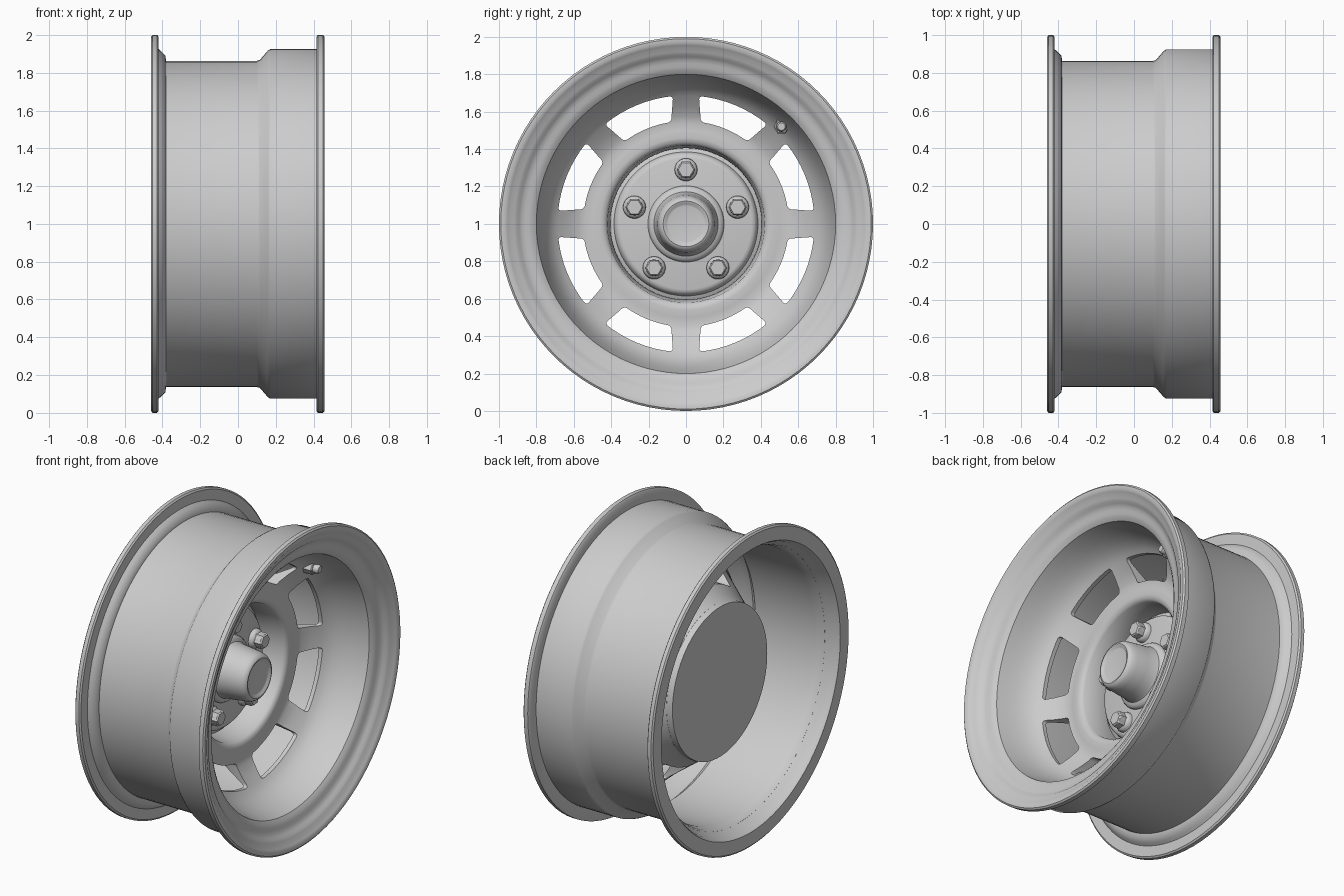
import bpy, bmesh
from math import sin, cos, pi, radians

if "Cube" in bpy.data.objects:
    bpy.data.objects.remove(bpy.data.objects["Cube"])

AXLE = (0.0, 1.0)  # y, z of the wheel axis


def finish(bm, name, smooth=True):
    bmesh.ops.recalc_face_normals(bm, faces=bm.faces)
    me = bpy.data.meshes.new(name)
    bm.to_mesh(me)
    bm.free()
    ob = bpy.data.objects.new(name, me)
    bpy.context.collection.objects.link(ob)
    if smooth:
        shade(ob)
    return ob


def shade(ob, angle=36):
    bpy.ops.object.select_all(action='DESELECT')
    ob.select_set(True)
    bpy.context.view_layer.objects.active = ob
    bpy.ops.object.shade_smooth_by_angle(angle=radians(angle))


def lathe(name, profile, segs=96, centre=AXLE, closed=False, smooth=True):
    """Revolve (x, radius) points about an axis parallel to x."""
    bm = bmesh.new()
    rings = []
    for x, r in profile:
        if r == 0:
            rings.append([bm.verts.new((x, *centre))] * segs)
        else:
            rings.append([bm.verts.new((x, centre[0] + r * cos(2 * pi * i / segs),
                                        centre[1] + r * sin(2 * pi * i / segs)))
                          for i in range(segs)])
    pairs = list(zip(rings, rings[1:]))
    if closed:
        pairs.append((rings[-1], rings[0]))
    for a, b in pairs:
        for i in range(segs):
            j = (i + 1) % segs
            bm.faces.new(list(dict.fromkeys((a[i], a[j], b[j], b[i]))))
    return finish(bm, name, smooth)


# Rim barrel with both flanges
lathe("rim", [
    (-.46, .99), (-.452, 1.0), (-.428, 1.0), (-.42, .99), (-.42, .925), (-.405, .912),
    (-.385, .892), (-.38, .863), (.10, .863), (.116, .868), (.158, .917), (.172, .925),
    (.415, .925), (.415, .99), (.422, 1.0), (.45, 1.0), (.458, .99), (.458, .968),
    (.45, .955), (.44, .94), (.432, .92), (.424, .905), (.412, .893), (.402, .878),
    (.396, .86), (.392, .84), (.385, .82), (.37, .80), (.34, .81), (.20, .88),
    (.14, .88), (.10, .845), (-.32, .845), (-.37, .855), (-.40, .88), (-.44, .893),
    (-.46, .905)], closed=True)

# Dished centre: conical face, webs thick at the hub and thin at the bowl
disc = lathe("wheel_disc", [
    (.37, .80), (.32, .788), (.26, .772), (.21, .753), (.17, .732), (.14, .708),
    (.12, .685), (.08, .63), (.048, .575), (.04, .54), (.042, .50), (.048, .46),
    (.042, .435), (.025, .42), (-.10, .405), (-.15, .41), (-.20, .48), (-.15, .505),
    (.10, .69), (.13, .72), (.165, .75), (.21, .775), (.27, .80), (.34, .815)],
    closed=True, smooth=False)

# Eight rounded windows cut through the disc
bm = bmesh.new()
for k in range(8):
    a0, a1 = k * pi / 4, (k + 1) * pi / 4
    inner, outer, n = .55, .687, 8
    di, do = radians(8.3), radians(5.8)
    pts = [(inner, a0 + di + (a1 - a0 - 2 * di) * i / n) for i in range(n + 1)]
    pts += [(outer, a1 - do - (a1 - a0 - 2 * do) * i / n) for i in range(n + 1)]
    lo, hi = [[bm.verts.new((x, r * cos(a), 1 + r * sin(a))) for r, a in pts]
              for x in (-.3, .3)]
    bm.faces.new(lo)
    bm.faces.new(hi)
    m = len(pts)
    for i in range(m):
        bm.faces.new((lo[i], lo[(i + 1) % m], hi[(i + 1) % m], hi[i]))
    corners = [bm.edges.get((lo[i], hi[i])) for i in (0, n, n + 1, m - 1)]
    bmesh.ops.bevel(bm, geom=corners, offset=.018, segments=4, profile=.5,
                    affect='EDGES')
cutter = finish(bm, "window_cutter", smooth=False)
cutter.hide_render = True
mod = disc.modifiers.new("windows", 'BOOLEAN')
mod.operation, mod.object, mod.solver = 'DIFFERENCE', cutter, 'EXACT'
bpy.context.view_layer.objects.active = disc
bpy.ops.object.modifier_apply(modifier=mod.name)
bpy.data.objects.remove(cutter)
shade(disc)

# Hub: flat back plate and lug face inside the recess
lathe("hub", [(-.24, 0), (-.24, .48), (-.20, .482), (-.14, .44), (-.12, .385),
              (-.095, .378), (-.082, .365), (-.078, .35), (-.078, 0)])

# Tapered hub cap with a shallow dished end
lathe("hub_cap", [(-.09, .205), (-.07, .203), (-.056, .195), (-.05, .182), (-.045, .172),
                  (-.03, .166), (.03, .16), (.10, .152), (.13, .145), (.147, .134),
                  (.152, .122), (.149, .112), (.142, .104), (.14, .095), (.14, 0)], 64)

# Five lug nuts: round seat plus hex body
for k in range(5):
    a = pi / 2 + k * 2 * pi / 5
    c = (.29 * cos(a), 1 + .29 * sin(a))
    lathe("lug_seat", [(-.09, .062), (-.062, .06), (-.05, .052), (-.045, .044),
                       (-.005, .043), (.0, .038), (.0, 0)], 24, c)
    lathe("lug_nut", [(-.06, .049), (-.008, .049), (.003, .041), (.003, 0)],
          6, c, smooth=False)

# Tyre valve
v = (.51, 1.52)
lathe("valve_stem", [(.12, .036), (.175, .036), (.185, .028), (.215, .027), (.225, .02),
                     (.225, 0)], 16, v)
lathe("valve_nut", [(.12, .042), (.185, .042), (.19, .036), (.19, 0)], 6, v, smooth=False)
